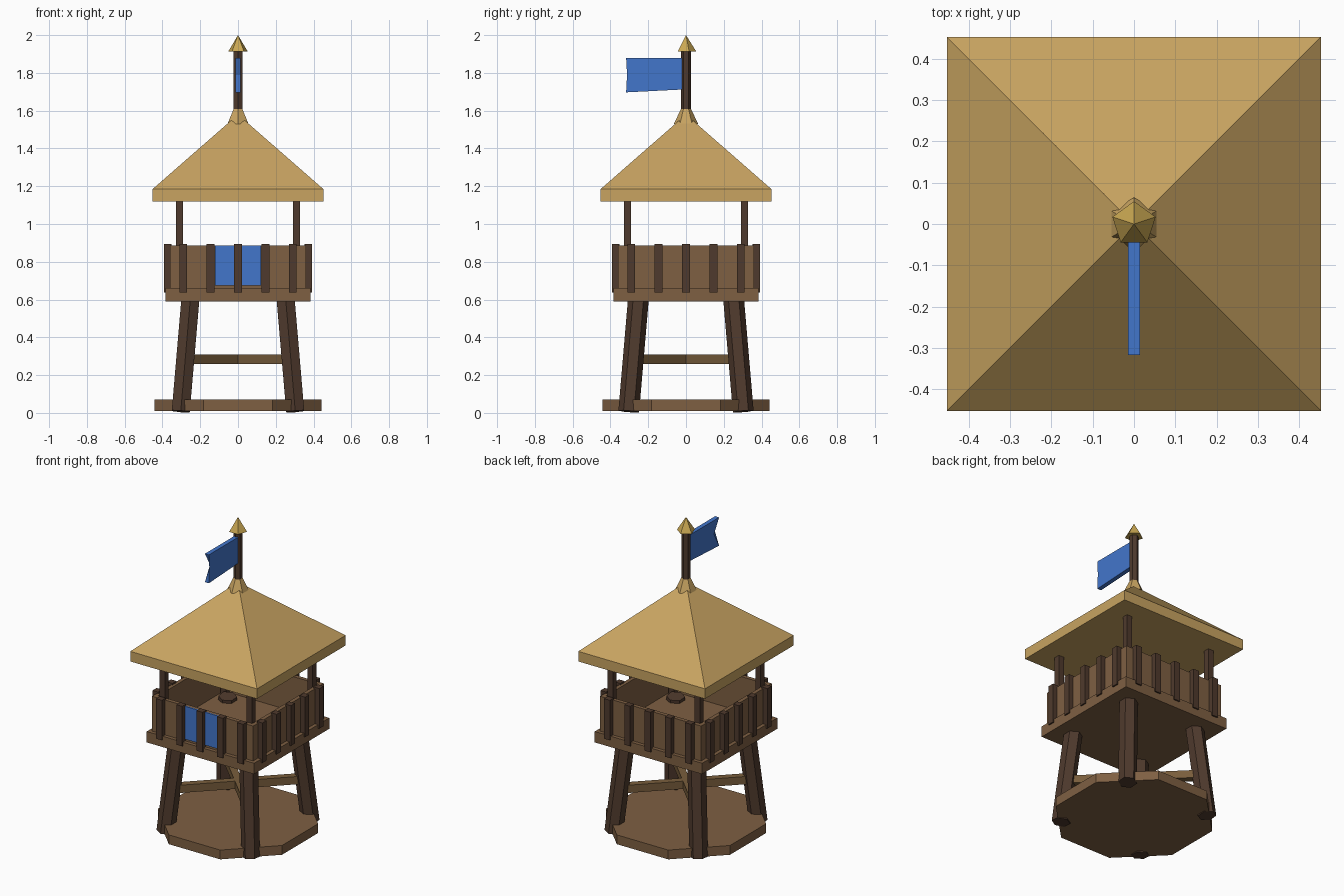
import bpy, bmesh
from math import cos, pi
from mathutils import Vector, Matrix

if "Cube" in bpy.data.objects:
    bpy.data.objects.remove(bpy.data.objects["Cube"])


def material(name, rgb):
    m = bpy.data.materials.new(name)
    m.use_nodes = True
    m.diffuse_color = (*rgb, 1)
    m.node_tree.nodes["Principled BSDF"].inputs["Base Color"].default_value = (*rgb, 1)
    return m


WOOD = material("plank wood", (0.21, 0.115, 0.055))
DARK = material("dark timber", (0.078, 0.042, 0.026))
BRACE = material("brace wood", (0.19, 0.11, 0.045))
THATCH = material("thatch", (0.58, 0.37, 0.12))
GOLD = material("gold", (0.59, 0.39, 0.085))
BLUE = material("blue cloth", (0.055, 0.18, 0.60))


def finish(name, bm, mat):
    bmesh.ops.recalc_face_normals(bm, faces=bm.faces)
    me = bpy.data.meshes.new(name)
    bm.to_mesh(me)
    bm.free()
    me.materials.append(mat)
    ob = bpy.data.objects.new(name, me)
    bpy.context.collection.objects.link(ob)
    return ob


def box(name, lo, hi, mat, turn=0):
    """Box between two corners, then turned about the z axis."""
    lo, hi = Vector(lo), Vector(hi)
    bm = bmesh.new()
    bmesh.ops.create_cube(bm, size=1)
    bmesh.ops.scale(bm, vec=hi - lo, verts=bm.verts)
    bmesh.ops.translate(bm, vec=(lo + hi) / 2, verts=bm.verts)
    bmesh.ops.rotate(bm, matrix=Matrix.Rotation(turn, 3, 'Z'), verts=bm.verts)
    return finish(name, bm, mat)


def prism(name, start, end, r1, r2, sides, mat, spin=0):
    """Many-sided post or cone running from start to end."""
    start, end = Vector(start), Vector(end)
    axis = end - start
    bm = bmesh.new()
    bmesh.ops.create_cone(bm, cap_ends=True, segments=sides, radius1=r1,
                          radius2=r2, depth=axis.length)
    tilt = Vector((0, 0, 1)).rotation_difference(axis).to_matrix()
    bmesh.ops.rotate(bm, matrix=tilt @ Matrix.Rotation(spin, 3, 'Z'), verts=bm.verts)
    bmesh.ops.translate(bm, vec=(start + end) / 2, verts=bm.verts)
    bmesh.ops.remove_doubles(bm, verts=bm.verts, dist=0.0001)
    return finish(name, bm, mat)


# Octagonal base
prism("base", (0, 0, 0.01), (0, 0, 0.07), 0.443 / cos(pi / 8), 0.443 / cos(pi / 8),
      8, WOOD, pi / 8)

# Leaning legs through the platform, and roof posts at its corners
for sx in (-1, 1):
    for sy in (-1, 1):
        prism("leg", (0.303 * sx, 0.303 * sy, 0.008), (0.245 * sx, 0.245 * sy, 0.685),
              0.055, 0.055, 6, DARK)
        x, y = 0.31 * sx, 0.31 * sy
        box("roof_post", (x - 0.019, y - 0.019, 0.64), (x + 0.019, y + 0.019, 1.15), DARK)

# Crossed braces between opposite legs
for turn in (pi / 4, -pi / 4):
    box("cross_brace", (-0.39, -0.022, 0.258), (0.39, 0.022, 0.308), BRACE, turn)

# Platform with a wall and five battens on each side
box("platform", (-0.383, -0.383, 0.59), (0.383, 0.383, 0.66), WOOD)
for side in range(4):
    turn = side * pi / 2
    box("wall", (-0.36, -0.36, 0.65), (0.36, -0.335, 0.885), WOOD, turn)
    for i in range(-2, 3):
        x = 0.145 * i
        box("batten", (x - 0.021, -0.392, 0.637), (x + 0.021, -0.352, 0.895), DARK, turn)

# Cloth panel on the front wall
box("front_cloth", (-0.122, -0.368, 0.675), (0.122, -0.36, 0.887), BLUE)

# Pyramid roof on a square eave slab
bm = bmesh.new()
rings = [[bm.verts.new((x * 0.452, y * 0.452, z))
          for x, y in ((-1, -1), (1, -1), (1, 1), (-1, 1))] for z in (1.12, 1.185)]
apex = bm.verts.new((0, 0, 1.58))
bm.faces.new(rings[0])
for i in range(4):
    j = (i + 1) % 4
    bm.faces.new((rings[0][i], rings[0][j], rings[1][j], rings[1][i]))
    bm.faces.new((rings[1][i], rings[1][j], apex))
finish("roof", bm, THATCH)

# Collar, flagpole and finial
prism("roof_collar", (0, 0, 1.53), (0, 0, 1.615), 0.064, 0.024, 6, THATCH)
prism("flagpole", (0, 0, 1.55), (0, 0, 1.93), 0.027, 0.027, 6, DARK)
prism("finial", (0, 0, 1.912), (0, 0, 2.0), 0.055, 0, 5, GOLD)

# Thick flag with a notch cut into one side of its free end
bm = bmesh.new()
layers = []
for x, notch in ((-0.014, -0.265), (0.014, -0.312)):
    outline = ((-0.02, 1.712), (-0.317, 1.697), (notch, 1.79), (-0.317, 1.88), (-0.02, 1.88))
    layers.append([bm.verts.new((x, y, z)) for y, z in outline])
for layer in layers:
    bm.faces.new(layer)
for i in range(5):
    j = (i + 1) % 5
    bm.faces.new((layers[0][i], layers[0][j], layers[1][j], layers[1][i]))
finish("flag", bm, BLUE)
